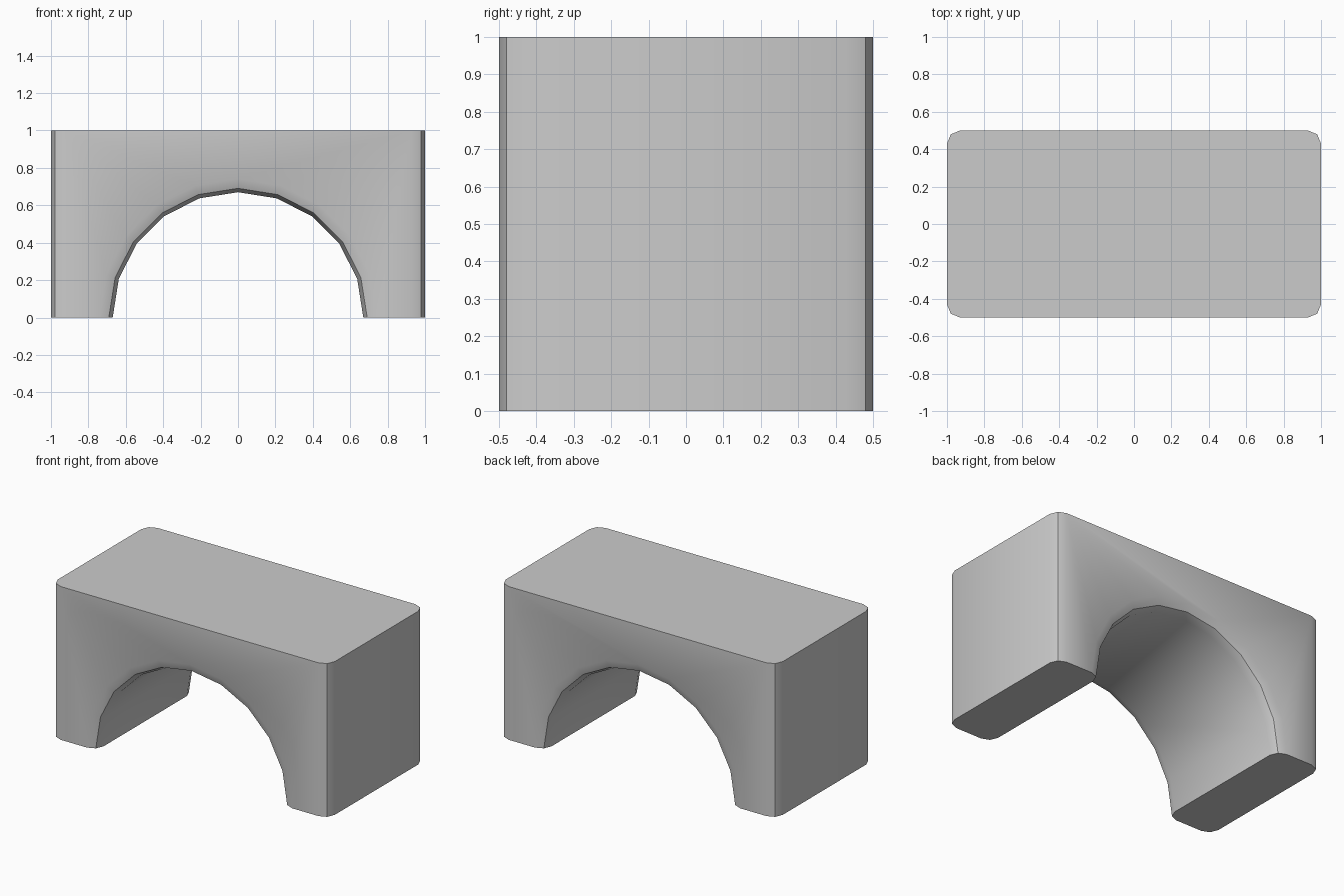
import bpy, bmesh
from math import sin, cos, pi

if "Cube" in bpy.data.objects:
    bpy.data.objects.remove(bpy.data.objects["Cube"])

HALF_LEN, HALF_DEPTH, HEIGHT = 1.0, 0.5, 1.0
ARCH_R, ARCH_SEGS = 0.67, 10
BEVEL = 0.07

# Front profile: outer rectangle with a half-round opening
profile = [(HALF_LEN, 0), (HALF_LEN, HEIGHT), (-HALF_LEN, HEIGHT), (-HALF_LEN, 0)]
profile += [(-ARCH_R * cos(pi * i / ARCH_SEGS), ARCH_R * sin(pi * i / ARCH_SEGS))
            for i in range(ARCH_SEGS + 1)]

# Extrude the profile through the depth
bm = bmesh.new()
front = bm.faces.new([bm.verts.new((x, -HALF_DEPTH, z)) for x, z in profile])
ext = bmesh.ops.extrude_face_region(bm, geom=[front], use_keep_orig=True)
bmesh.ops.translate(bm, vec=(0, 2 * HALF_DEPTH, 0),
                    verts=[g for g in ext["geom"] if isinstance(g, bmesh.types.BMVert)])
bmesh.ops.recalc_face_normals(bm, faces=bm.faces)


# Round the four upright corners and both arch rims
def is_rounded(edge):
    a, b = (v.co for v in edge.verts)
    if abs(a.y - b.y) > 1e-4:
        return False
    upright = abs(a.x - b.x) < 1e-4 and abs(abs(a.x) - HALF_LEN) < 1e-4
    rim = all(abs((p.x ** 2 + p.z ** 2) ** 0.5 - ARCH_R) < 1e-3 for p in (a, b))
    return upright or rim


bmesh.ops.bevel(bm, geom=[e for e in bm.edges if is_rounded(e)], offset=BEVEL,
                offset_type='OFFSET', segments=2, profile=0.5, affect='EDGES')
bmesh.ops.recalc_face_normals(bm, faces=bm.faces)

mesh = bpy.data.meshes.new("arch_block")
bm.to_mesh(mesh)
bm.free()
block = bpy.data.objects.new("arch_block", mesh)
bpy.context.collection.objects.link(block)

# Smooth the curved surfaces, keep hard edges
bpy.context.view_layer.objects.active = block
block.select_set(True)
bpy.ops.object.shade_smooth_by_angle(angle=pi / 6)
